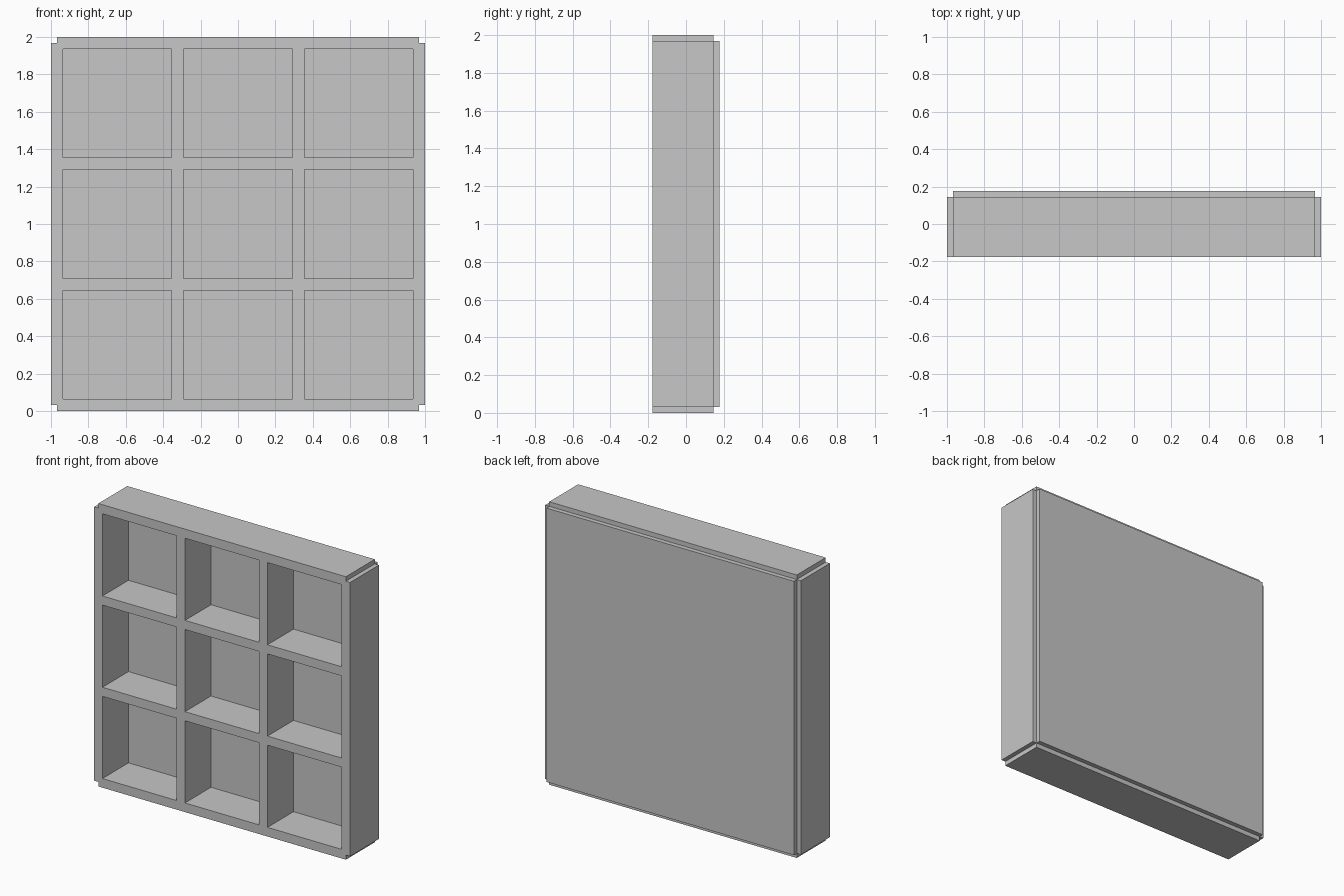
import bpy
import bmesh
from mathutils import Vector

cube = bpy.data.objects.get("Cube")
if cube:
    bpy.data.objects.remove(cube, do_unlink=True)

U = 2 / 62                     # one module; the block is 62 modules wide
FRONT, BACK = -5.5, 4.5        # front plane and edge of the outer rails
LINES = [0, 1, 2, 20, 22, 40, 42, 60, 61, 62]


def push(bm, faces, dy, keep=False):
    """Extrude faces along y and return the moved faces."""
    geom = bmesh.ops.extrude_face_region(bm, geom=faces)["geom"]
    bmesh.ops.translate(bm, vec=Vector((0, dy * U, 0)),
                        verts=[g for g in geom if isinstance(g, bmesh.types.BMVert)])
    moved = [g for g in geom if isinstance(g, bmesh.types.BMFace)]
    if not keep:
        bmesh.ops.delete(bm, geom=[f for f in faces if f.is_valid], context='FACES')
    return moved


def cell(face):
    """Position of a face centre in modules."""
    c = face.calc_center_median()
    return c.x / U + 31, c.z / U


bm = bmesh.new()

# Front sheet: a square lattice without its four corner squares
grid = {(x, z): bm.verts.new(((x - 31) * U, FRONT * U, z * U))
        for x in LINES for z in LINES}
spans = list(zip(LINES, LINES[1:]))
for x0, x1 in spans:
    for z0, z1 in spans:
        if not (x0 in (0, 61) and z0 in (0, 61)):
            bm.faces.new([grid[x0, z0], grid[x1, z0], grid[x1, z1], grid[x0, z1]])
bmesh.ops.delete(bm, geom=[v for v in bm.verts if not v.link_faces], context='VERTS')

# Solid block, then the raised back panel inside the rails
front = list(bm.faces)
back = push(bm, front, BACK - FRONT, keep=True)
push(bm, [f for f in back if all(1 < c < 61 for c in cell(f))], 1)

# Nine square pockets open to the front
pockets = [f for f in bm.faces
           if all(abs(v.co.y - FRONT * U) < U / 10 for v in f.verts)
           and all(any(a < c < a + 18 for a in (2, 22, 42)) for c in cell(f))]
push(bm, pockets, 9)

# Merge the flat lattice into clean faces
bmesh.ops.recalc_face_normals(bm, faces=bm.faces)
bmesh.ops.dissolve_limit(bm, angle_limit=0.01, verts=bm.verts, edges=bm.edges)

mesh = bpy.data.meshes.new("shelf_block")
bm.to_mesh(mesh)
bm.free()
shelf = bpy.data.objects.new("shelf_block", mesh)
bpy.context.collection.objects.link(shelf)

grey = bpy.data.materials.new("plain_grey")
grey.use_nodes = True
grey.diffuse_color = (0.57, 0.57, 0.57, 1)
grey.node_tree.nodes["Principled BSDF"].inputs["Base Color"].default_value = grey.diffuse_color
mesh.materials.append(grey)
